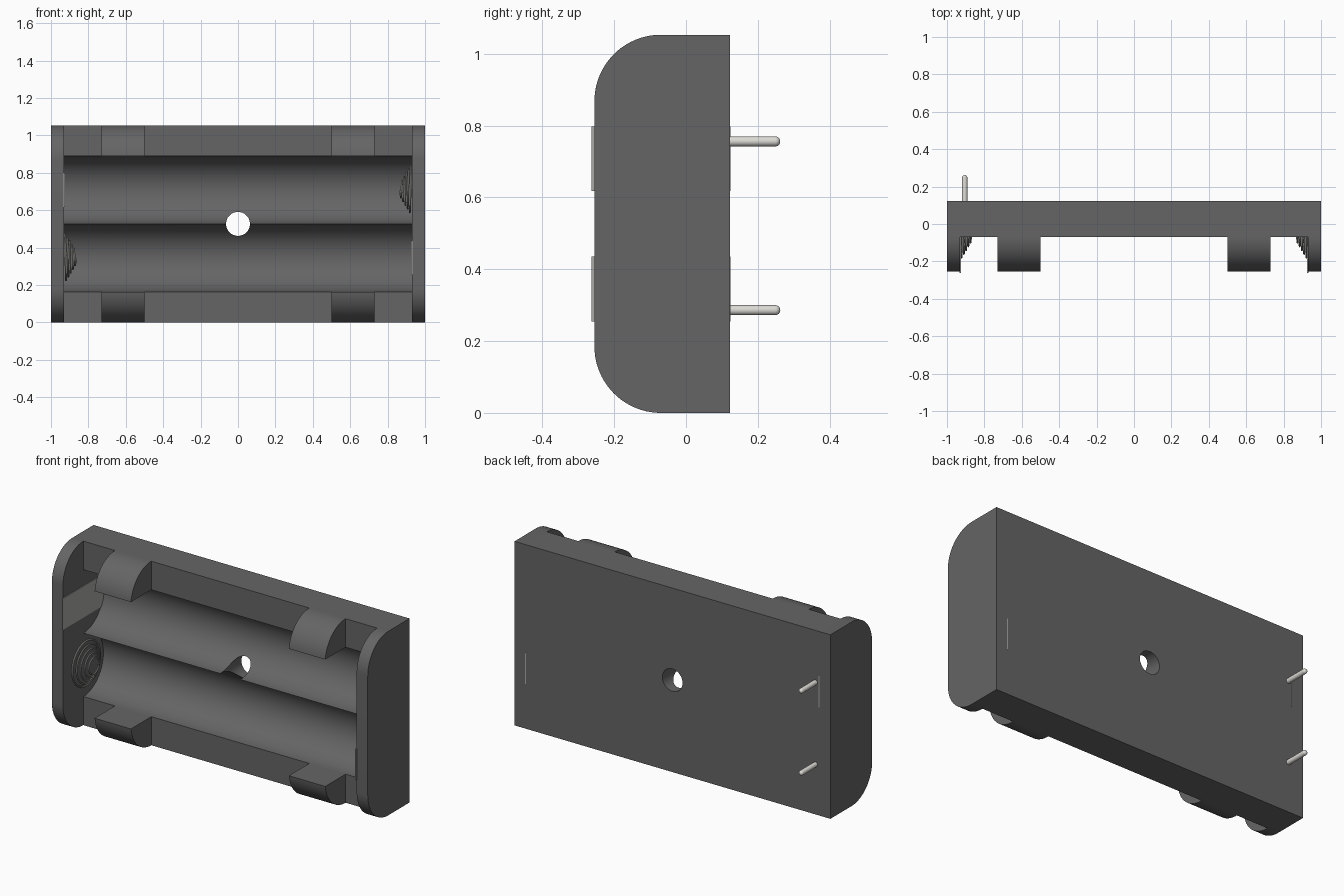
import bpy, bmesh
from math import sin, cos, pi, radians

if "Cube" in bpy.data.objects:
    bpy.data.objects.remove(bpy.data.objects["Cube"])

H = 1.053                      # overall height
BACK, FACE, FRONT = 0.1225, -0.07, -0.255
R = FACE - FRONT               # outer corner radius
GROOVE = 0.1815                # battery channel radius
LOW, HIGH = H / 2 - GROOVE, H / 2 + GROOVE   # channel axes


def material(name, rgb):
    m = bpy.data.materials.new(name)
    m.diffuse_color = (*rgb, 1)
    m.use_nodes = True
    m.node_tree.nodes["Principled BSDF"].inputs["Base Color"].default_value = m.diffuse_color
    return m


PLASTIC = material("dark_plastic", (0.13, 0.13, 0.13))
METAL = material("metal", (0.72, 0.71, 0.67))
PLATE = material("contact_metal", (0.4, 0.4, 0.39))


def finish(ob, mat):
    ob.data.materials.append(mat)
    bpy.ops.object.select_all(action='DESELECT')
    ob.select_set(True)
    bpy.context.view_layer.objects.active = ob
    bpy.ops.object.shade_smooth_by_angle(angle=radians(30))


def arc(cy, cz, r, a0, a1, n=20):
    return [(cy + r * cos(radians(a0 + (a1 - a0) * i / n)),
             cz + r * sin(radians(a0 + (a1 - a0) * i / n))) for i in range(n + 1)]


def extrude_x(name, profile, x0, x1):
    """Extrude a (y, z) profile between two x positions."""
    bm = bmesh.new()
    face = bm.faces.new([bm.verts.new((x0, y, z)) for y, z in profile])
    ext = bmesh.ops.extrude_face_region(bm, geom=[face])
    verts = [v for v in ext['geom'] if isinstance(v, bmesh.types.BMVert)]
    bmesh.ops.translate(bm, verts=verts, vec=(x1 - x0, 0, 0))
    bmesh.ops.recalc_face_normals(bm, faces=bm.faces)
    me = bpy.data.meshes.new(name)
    bm.to_mesh(me)
    bm.free()
    ob = bpy.data.objects.new(name, me)
    bpy.context.collection.objects.link(ob)
    return ob


# Base with two battery channels
base = extrude_x("base", [(BACK, 0), (BACK, H), (FACE, H)]
                 + arc(FACE, HIGH, GROOVE, 90, -90, 32)
                 + arc(FACE, LOW, GROOVE, 90, -90, 32)[1:] + [(FACE, 0)], -0.93, 0.93)

# Screw hole through the middle of the base
bpy.ops.mesh.primitive_cylinder_add(vertices=48, radius=0.064, depth=1,
                                    location=(0, 0, H / 2), rotation=(pi / 2, 0, 0))
cutter = bpy.context.object
cutter.name = "hole_cutter"
cutter.hide_render = True
mod = base.modifiers.new("hole", 'BOOLEAN')
mod.operation, mod.object, mod.solver = 'DIFFERENCE', cutter, 'EXACT'
bpy.context.view_layer.objects.active = base
bpy.ops.object.modifier_apply(modifier=mod.name)
bpy.data.objects.remove(cutter)
finish(base, PLASTIC)

# Outlines of the end walls and retaining clips
wall = ([(BACK, 0), (BACK, H)] + arc(FACE, H - R, R, 90, 180)
        + arc(FACE, R, R, 180, 270))
clip = arc(FACE, R, R, 270, 186.7) + [(FACE, LOW - GROOVE)]
clip_top = [(y, H - z) for y, z in clip]


def spring(name, side, z):
    """Conical coil narrowing away from the end wall."""
    cu = bpy.data.curves.new(name, 'CURVE')
    cu.dimensions = '3D'
    cu.bevel_depth, cu.bevel_resolution = 0.005, 2
    turns, per = 5, 36
    sp = cu.splines.new('POLY')
    sp.points.add(turns * per)
    for i, p in enumerate(sp.points):
        t = i / (turns * per)
        r = 0.135 - 0.1 * t
        a = 2 * pi * turns * t
        p.co = (side * (0.928 - 0.06 * t), -0.055 + r * cos(a), z + r * sin(a), 1)
    tmp = bpy.data.objects.new(name + "_curve", cu)
    bpy.context.collection.objects.link(tmp)
    me = bpy.data.meshes.new_from_object(
        tmp.evaluated_get(bpy.context.evaluated_depsgraph_get()))
    bpy.data.objects.remove(tmp)
    ob = bpy.data.objects.new(name, me)
    bpy.context.collection.objects.link(ob)
    finish(ob, PLATE)


for side, tag in ((-1, "left"), (1, "right")):
    finish(extrude_x(tag + "_end_wall", wall, side * 0.93, side), PLASTIC)
    for prof, lvl in ((clip, "lower"), (clip_top, "upper")):
        finish(extrude_x(f"{tag}_{lvl}_clip", prof, side * 0.5, side * 0.73), PLASTIC)
    # Flat contact strip at one channel, spring at the other
    flat_z, spring_z = (HIGH, LOW) if side < 0 else (LOW, HIGH)
    strip = [(y, flat_z + dz) for y, dz in
             ((-0.2625, -0.09), (-0.2625, 0.09), (BACK + 0.001, 0.09), (BACK + 0.001, -0.09))]
    finish(extrude_x(tag + "_contact_strip", strip, side * 0.926, side * 0.932), PLATE)
    spring(tag + "_spring", side, spring_z)

# Solder pins with rounded tips, lathed around y
for z, lvl in ((0.286, "lower"), (0.756, "upper")):
    r, y0, y1 = 0.014, 0.115, 0.2625
    bm = bmesh.new()
    prof = [(0, y0), (r, y0)] + [(r * cos(pi / 2 * i / 6), y1 - r + r * sin(pi / 2 * i / 6))
                                 for i in range(7)]
    vs = [bm.verts.new((x, y, 0)) for x, y in prof]
    es = [bm.edges.new(e) for e in zip(vs, vs[1:])]
    bmesh.ops.spin(bm, geom=vs + es, cent=(0, 0, 0), axis=(0, 1, 0),
                   angle=2 * pi, steps=20, use_duplicate=False)
    bmesh.ops.remove_doubles(bm, verts=bm.verts, dist=1e-5)
    bmesh.ops.recalc_face_normals(bm, faces=bm.faces)
    me = bpy.data.meshes.new(lvl + "_pin")
    bm.to_mesh(me)
    bm.free()
    pin = bpy.data.objects.new(lvl + "_pin", me)
    pin.location = (-0.905, 0, z)
    bpy.context.collection.objects.link(pin)
    finish(pin, METAL)
